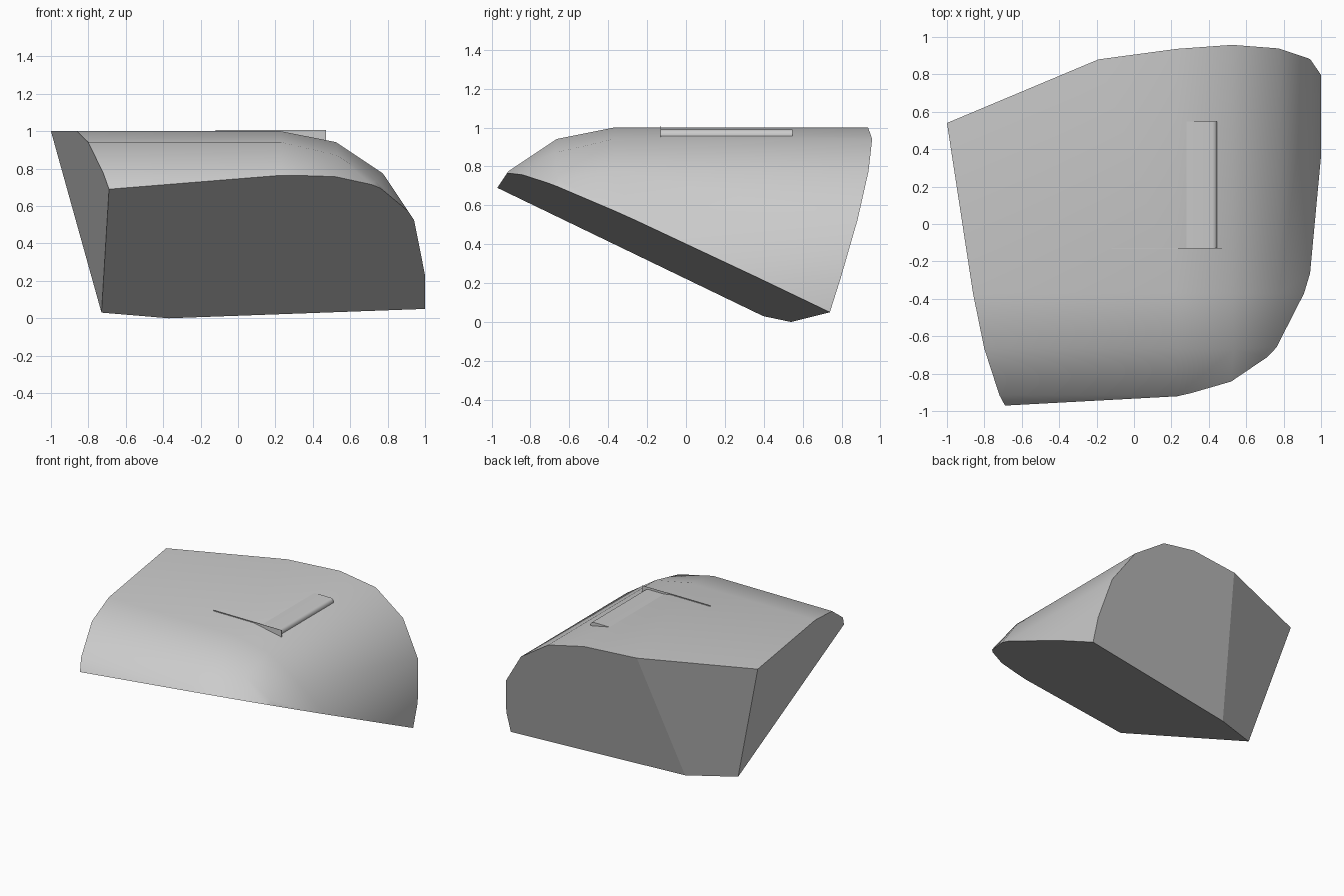
import bpy, bmesh
from mathutils import Vector

cube = bpy.data.objects.get("Cube")
if cube:
    bpy.data.objects.remove(cube, do_unlink=True)

grey = bpy.data.materials.new("light_grey")
grey.use_nodes = True
colour = (0.6, 0.6, 0.6, 1)
grey.diffuse_color = colour
grey.node_tree.nodes["Principled BSDF"].inputs["Base Color"].default_value = colour


def box(lo, hi):
    """bmesh box between two corners"""
    bm = bmesh.new()
    bmesh.ops.create_cube(bm, size=1)
    for v in bm.verts:
        v.co = Vector([hi[i] if v.co[i] > 0 else lo[i] for i in range(3)])
    return bm


def finish(bm, name):
    bmesh.ops.recalc_face_normals(bm, faces=bm.faces)
    mesh = bpy.data.meshes.new(name)
    bm.to_mesh(mesh)
    bm.free()
    mesh.materials.append(grey)
    obj = bpy.data.objects.new(name, mesh)
    bpy.context.collection.objects.link(obj)
    return obj


# Body: block with one large rounded corner
bm = box((-2, -1.14, -1), (1, 2, 1))
corner = min(bm.verts, key=lambda v: (v.co - Vector((1, -1.14, 1))).length)
bmesh.ops.bevel(bm, geom=list(corner.link_edges), offset=0.77,
                offset_type='OFFSET', segments=4, profile=0.5, affect='EDGES')
for f in bm.faces:
    f.smooth = True

# Trim the block with flat cuts
left_low = Vector((-0.73, 0.39, 0.035))
back_low = Vector((-0.37, 0.54, 0.0))
right_low = Vector((1, 0.74, 0.05))
front_low = Vector((-0.69, -0.96, 0.685))
left_top = Vector((-1, 0.54, 1))
back_top = Vector((-0.19, 0.88, 1))
inside = Vector((0.1, 0.1, 0.7))
cuts = [(back_low, right_low, front_low),      # underside
        (back_low, right_low, back_top),       # back
        (back_low, back_top, left_top),        # back corner
        (left_top, left_low, front_low)]       # side
for a, b, c in cuts:
    n = (b - a).cross(c - a).normalized()
    if n.dot(inside - a) > 0:
        n = -n
    bmesh.ops.bisect_plane(bm, geom=bm.verts[:] + bm.edges[:] + bm.faces[:],
                           plane_co=a, plane_no=n, clear_outer=True)
    rim = [e for e in bm.edges if e.is_boundary]
    for f in bmesh.ops.holes_fill(bm, edges=rim, sides=0)["faces"]:
        f.smooth = False
finish(bm, "body")

# Raised strip with a rounded outer edge
bm = box((0.2, -0.13, 0.92), (0.445, 0.547, 0.99))
edge = [e for e in bm.edges if all(v.co.x > 0.4 and v.co.z > 0.95 for v in e.verts)]
bmesh.ops.bevel(bm, geom=edge, offset=0.025, segments=3, profile=0.5, affect='EDGES')
strip = finish(bm, "top_strip")
bpy.context.view_layer.objects.active = strip
strip.select_set(True)
bpy.ops.object.shade_smooth_by_angle(angle=0.7)

# Thin upright fin at the front end of the strip
finish(box((-0.12, -0.131, 0.94), (0.47, -0.129, 1.007)), "thin_fin")
